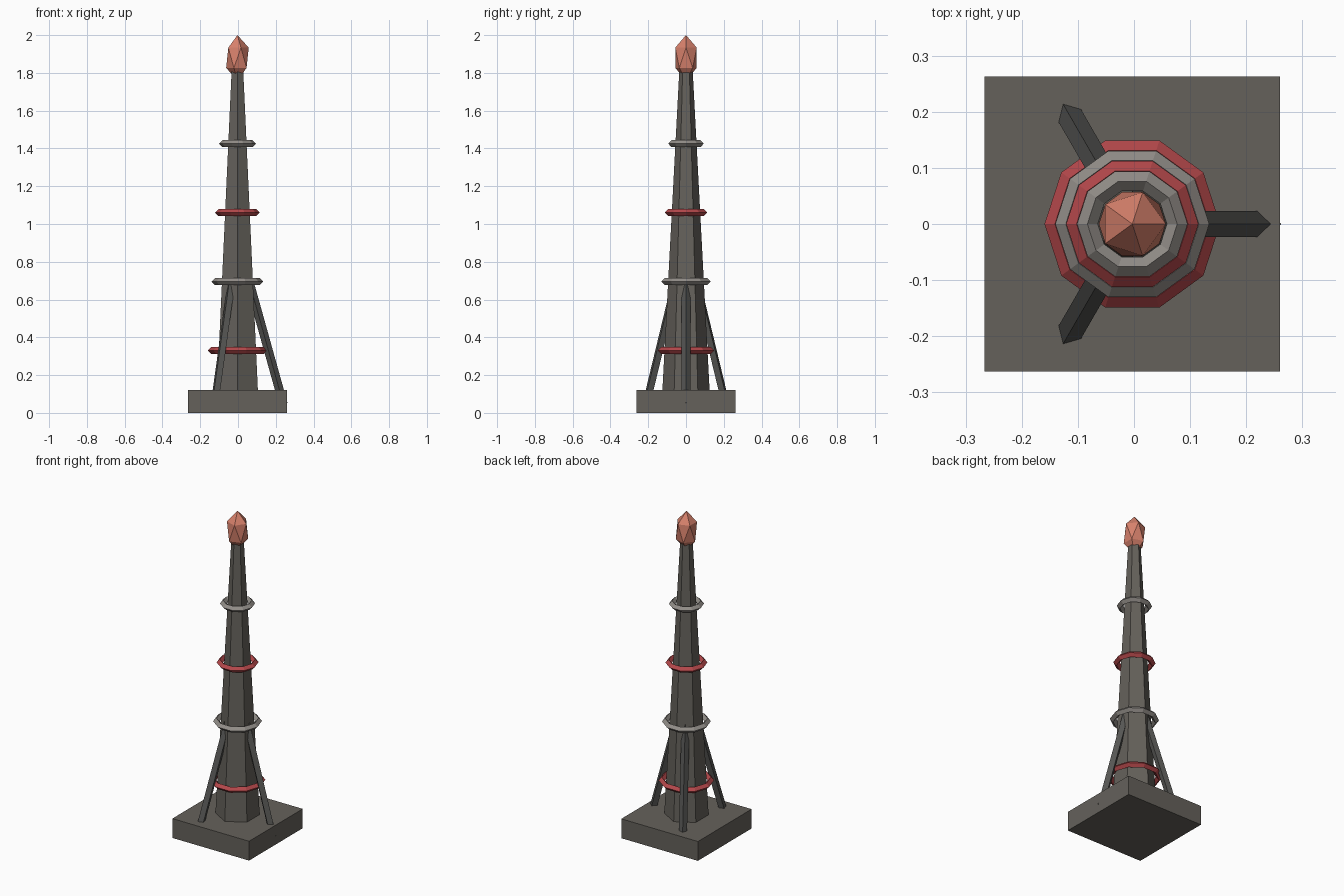
import bpy
from math import pi, radians, cos, sin
from mathutils import Vector

if "Cube" in bpy.data.objects:
    bpy.data.objects.remove(bpy.data.objects["Cube"])

AXIS = -0.003  # x of the tower axis


def material(name, rgb):
    mat = bpy.data.materials.new(name)
    mat.use_nodes = True
    mat.diffuse_color = (*rgb, 1)
    mat.node_tree.nodes["Principled BSDF"].inputs["Base Color"].default_value = (*rgb, 1)
    return mat


stone = material("dark stone", (0.13, 0.12, 0.105))
iron = material("dark iron", (0.095, 0.095, 0.09))
silver = material("pale metal", (0.29, 0.27, 0.25))
red = material("red enamel", (0.46, 0.065, 0.07))
coral = material("coral crystal", (0.68, 0.22, 0.15))


def finish(name, mat):
    obj = bpy.context.object
    obj.name = name
    obj.data.materials.append(mat)
    return obj


# Square plinth
bpy.ops.mesh.primitive_cube_add(size=1, location=(AXIS, 0, 0.06))
finish("plinth", stone).scale = (0.526, 0.526, 0.12)

# Tapered six-sided shaft
bpy.ops.mesh.primitive_cone_add(vertices=6, radius1=0.126, radius2=0.034,
                                depth=1.74, location=(AXIS, 0, 0.97))
finish("shaft", stone)

# Floating rings, alternating in colour and shrinking upwards
for i in range(4):
    bpy.ops.mesh.primitive_torus_add(major_segments=10, minor_segments=4,
                                     major_radius=0.138 - 0.0193 * i, minor_radius=0.0185,
                                     location=(AXIS, 0, 0.33 + 0.365 * i))
    finish(f"ring_{i + 1}", silver if i % 2 else red)

# Three leaning struts, square in section with a ridge facing out
for i in range(3):
    a = i * 2 * pi / 3
    out = Vector((cos(a), sin(a), 0))
    foot = out * 0.243 + Vector((AXIS, 0, 0.047))
    head = out * 0.047 + Vector((AXIS, 0, 0.75))
    lean = head - foot
    bpy.ops.mesh.primitive_cylinder_add(vertices=4, radius=0.023, depth=lean.length,
                                        location=(foot + head) / 2)
    strut = finish(f"strut_{i + 1}", iron)
    tilt = Vector((0, 0, 1)).angle(lean)
    strut.rotation_euler = (0, -tilt, a)

# Faceted crystal on the tip
bpy.ops.mesh.primitive_ico_sphere_add(subdivisions=1, radius=0.0667, location=(AXIS, 0, 1.88))
finish("crystal", coral).scale.z = 1.8
